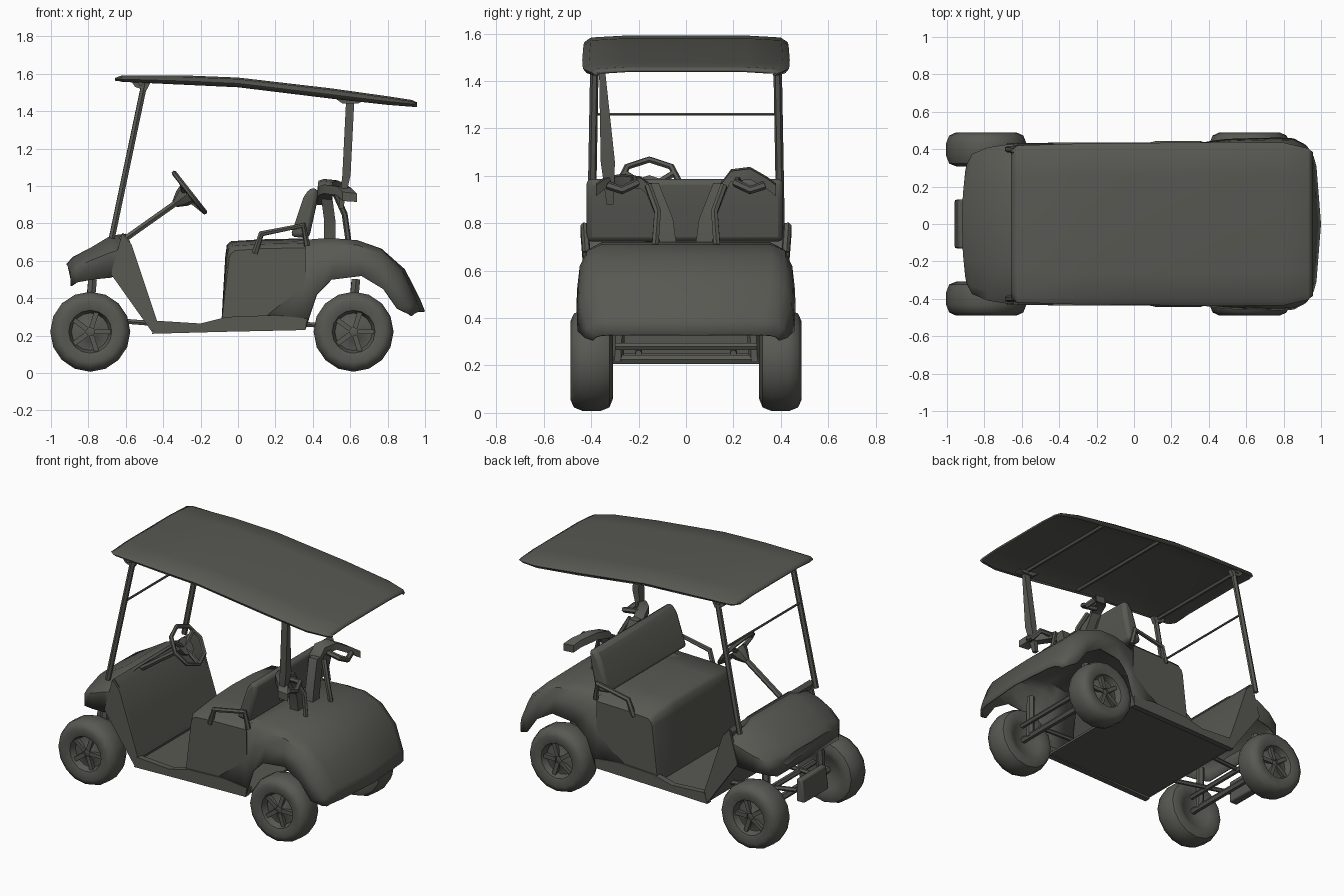
import bpy, bmesh, math
from mathutils import Vector, Matrix

if "Cube" in bpy.data.objects:
    bpy.data.objects.remove(bpy.data.objects["Cube"])

grey = bpy.data.materials.new("dark_olive_grey")
grey.diffuse_color = (0.098, 0.1, 0.086, 1)
grey.use_nodes = True
grey.node_tree.nodes["Principled BSDF"].inputs["Base Color"].default_value = grey.diffuse_color


def finish(name, bm, angle=35, solid=0, bevel=0):
    """Turn a bmesh into a shaded object with optional thickness and rounding."""
    bmesh.ops.recalc_face_normals(bm, faces=bm.faces)
    me = bpy.data.meshes.new(name)
    bm.to_mesh(me)
    bm.free()
    me.materials.append(grey)
    me.shade_smooth()
    me.set_sharp_from_angle(angle=math.radians(angle))
    ob = bpy.data.objects.new(name, me)
    bpy.context.collection.objects.link(ob)
    if solid:
        m = ob.modifiers.new("thickness", 'SOLIDIFY')
        m.thickness, m.offset = solid, -1
    if bevel:
        m = ob.modifiers.new("rounding", 'BEVEL')
        m.width, m.segments = bevel, 2
    return ob


def loft(name, rings, closed=False, cap=(False, False), **kw):
    """Skin between rings that have the same number of points."""
    bm = bmesh.new()
    vs = [[bm.verts.new(p) for p in r] for r in rings]
    n = len(vs[0])
    for a, b in zip(vs, vs[1:]):
        for i in range(n if closed else n - 1):
            j = (i + 1) % n
            bm.faces.new((a[i], a[j], b[j], b[i]))
    for use, ring in zip(cap, (vs[0], vs[-1])):
        if use:
            bm.faces.new(ring)
    return finish(name, bm, **kw)


def slab(name, outline, y0, y1, **kw):
    """Side outline (x, z) extruded across the width."""
    rings = [[(x, y, z) for x, z in outline] for y in (y0, y1)]
    return loft(name, rings, closed=True, cap=(True, True), **kw)


def tube(name, pts, r, cyclic=False):
    """Round bar along a path."""
    cu = bpy.data.curves.new(name, 'CURVE')
    cu.dimensions = '3D'
    cu.bevel_depth, cu.bevel_resolution, cu.use_fill_caps = r, 1, True
    sp = cu.splines.new('POLY')
    sp.points.add(len(pts) - 1)
    for q, p in zip(sp.points, pts):
        q.co = (*p, 1)
    sp.use_cyclic_u = cyclic
    tmp = bpy.data.objects.new(name, cu)
    bm = bmesh.new()
    bm.from_mesh(tmp.to_mesh())
    tmp.to_mesh_clear()
    bpy.data.objects.remove(tmp)
    bpy.data.curves.remove(cu)
    return finish(name, bm, angle=50)


def arch(x, w, zb, zt, crown=0.03, bulge=0.0):
    """Cross-section of a hood: sides, shoulders and crowned top."""
    half = [(w, zb, 0), (w, zb + (zt - zb) * 0.6, 0), (w * 0.88, zt - crown, bulge * 0.3),
            (w * 0.5, zt, bulge * 0.8)]
    return ([(x + b, -y, z) for y, z, b in half] + [(x + bulge, 0, zt)]
            + [(x + b, y, z) for y, z, b in reversed(half)])


# Wheels: lathed tyre with dished rim, plus five spokes
TYRE = [(0.04, 0.05), (0.05, 0.04), (0.10, 0.035), (0.115, 0.075), (0.165, 0.09), (0.198, 0.075),
        (0.214, 0.035), (0.214, -0.035), (0.198, -0.075), (0.16, -0.09), (0.11, -0.07), (0.04, -0.04)]
for where, cx in (("front", -0.79), ("rear", 0.618)):
    for side, s in (("left", -1), ("right", 1)):
        c = Vector((cx, s * 0.398, 0.221))
        rings = []
        for i in range(17):
            a = math.tau * i / 16
            rings.append([c + Vector((r * math.cos(a), s * y, r * math.sin(a))) for r, y in TYRE])
        wheel = loft(f"{where}_{side}_wheel", rings, angle=45)
        bm = bmesh.new()
        bm.from_mesh(wheel.data)
        bmesh.ops.remove_doubles(bm, verts=bm.verts, dist=1e-4)
        bmesh.ops.holes_fill(bm, edges=[e for e in bm.edges if e.is_boundary], sides=0)
        bm.to_mesh(wheel.data)
        bm.free()
        bm = bmesh.new()
        for i in range(5):
            rot = Matrix.Translation(c + Vector((0, s * 0.045, 0))) @ Matrix.Rotation(math.tau * i / 5, 4, 'Y')
            bmesh.ops.create_cube(bm, size=1, matrix=rot @ Matrix.Translation((0.065, 0, 0))
                                  @ Matrix.Diagonal((0.09, 0.03, 0.026, 1)))
        finish(f"{where}_{side}_spokes", bm)
        # Suspension strut above each wheel
        tube(f"{where}_{side}_strut", [(cx, s * 0.29, 0.22), (cx + 0.005, s * 0.28, 0.42),
                                       (cx + 0.012, s * 0.27, 0.50)], 0.026)
    tube(f"{where}_axle", [(cx, -0.36, 0.225), (cx, 0.36, 0.225)], 0.022)
    tube(f"{where}_spring_bar", [(cx + 0.06, -0.3, 0.28), (cx + 0.06, 0.3, 0.28)], 0.018)

# Chassis
for side, s in (("left", -1), ("right", 1)):
    tube(f"{side}_front_rail", [(-0.9, s * 0.12, 0.3), (-0.45, s * 0.2, 0.265)], 0.015)
    tube(f"{side}_rear_rail", [(0.35, s * 0.2, 0.26), (0.62, s * 0.2, 0.25)], 0.015)
slab("front_bumper", [(-0.96, 0.23), (-0.94, 0.38), (-0.90, 0.38), (-0.90, 0.23)], -0.13, 0.13, bevel=0.01)
slab("floor", [(-0.46, 0.225), (0.36, 0.235), (0.36, 0.25), (-0.45, 0.245)], -0.41, 0.41)
for side, s in (("left", -1), ("right", 1)):
    slab(f"{side}_sill", [(-0.46, 0.21), (-0.1, 0.22), (0.36, 0.23), (0.38, 0.29), (0.2, 0.31),
                          (-0.06, 0.30), (-0.2, 0.265), (-0.44, 0.28)], s * 0.395, s * 0.435)

# Front cowl and leg shield
loft("front_cowl", [arch(-0.895, 0.32, 0.465, 0.58, 0.03, -0.025), arch(-0.865, 0.375, 0.485, 0.62, 0.035, -0.02),
                    arch(-0.78, 0.41, 0.50, 0.675, 0.045), arch(-0.68, 0.425, 0.51, 0.735, 0.05),
                    arch(-0.60, 0.43, 0.55, 0.745, 0.04)],
     cap=(True, False), solid=0.008, angle=40)
slab("leg_shield", [(-0.635, 0.725), (-0.615, 0.75), (-0.58, 0.71), (-0.50, 0.48), (-0.43, 0.27),
                    (-0.46, 0.22), (-0.48, 0.28), (-0.545, 0.48)], -0.42, 0.42)
for side, s in (("left", -1), ("right", 1)):
    slab(f"{side}_shield_flange", [(-0.68, 0.53), (-0.62, 0.745), (-0.57, 0.69), (-0.43, 0.27),
                                   (-0.46, 0.22)], s * 0.415, s * 0.432)

# Seat box: crowned open-bottomed shell, with the backrest above
rings = []
for y, drop, inset in ((-0.425, 0.03, 0.012), (-0.40, 0.005, 0), (-0.2, -0.015, -0.005), (0, -0.02, -0.008),
                       (0.2, -0.015, -0.005), (0.40, 0.005, 0), (0.425, 0.03, 0.012)):
    rings.append([(x + inset * k, y, z - drop * t) for x, z, k, t in
                  ((-0.09, 0.25, 0, 0), (-0.06, 0.62, 1, 0.3), (-0.052, 0.665, 1, 1), (-0.03, 0.685, 1, 1),
                   (0.12, 0.695, 0, 1), (0.36, 0.70, 0, 1))])
seat = loft("seat_box", rings, angle=40)
for name, s in (("left_seat_side", -1), ("right_seat_side", 1)):
    outline = [(-0.09, 0.25), (-0.048, 0.61), (-0.04, 0.635), (-0.018, 0.655), (0.12, 0.665), (0.36, 0.67),
               (0.36, 0.25)]
    slab(name, outline, s * 0.419, s * 0.425)
slab("backrest", [(0.28, 0.73), (0.35, 0.94), (0.385, 0.99), (0.43, 0.985), (0.42, 0.9), (0.38, 0.72)],
     -0.42, 0.41, bevel=0.03)
for side, s in (("left", -1), ("right", 1)):
    tube(f"{side}_armrest", [(0.09, s * 0.42, 0.64), (0.125, s * 0.428, 0.745), (0.35, s * 0.428, 0.79),
                             (0.37, s * 0.42, 0.68)], 0.017)

# Rear body: skinned over top line and wheel-arch line
STATIONS = [((0.16, 0.68), (0.16, 0.25), 0.428), ((0.34, 0.71), (0.36, 0.235), 0.435),
            ((0.42, 0.718), (0.42, 0.42), 0.445), ((0.52, 0.72), (0.50, 0.50), 0.455),
            ((0.64, 0.71), (0.66, 0.52), 0.46), ((0.76, 0.665), (0.78, 0.45), 0.462),
            ((0.87, 0.555), (0.86, 0.345), 0.458), ((0.94, 0.40), (0.925, 0.315), 0.425),
            ((0.965, 0.33), (0.94, 0.305), 0.395)]
rings = []
for (tx, tz), (bx, bz), w in STATIONS:
    bow = 0.035 * max(0, (tx - 0.7) / 0.265)
    half = []
    for t, k, b in ((0, 1, -0.3), (0.52, 0.975, -0.2), (0.86, 0.91, 0), (1, 0.78, 0.3)):
        half.append((bx + (tx - bx) * t + b * bow, w * k, bz + (tz - bz) * t))
    rings.append([(x, -y, z) for x, y, z in half] + [(tx + bow, 0, tz)]
                 + [(x, y, z) for x, y, z in reversed(half)])
loft("rear_body", rings, solid=0.01, angle=40)

# Roof shell
ROOF = [(-0.658, 0.395, 1.578, 0.012), (-0.62, 0.42, 1.592, 0.035), (-0.3, 0.43, 1.592, 0.05),
        (0.0, 0.433, 1.58, 0.052), (0.5, 0.438, 1.522, 0.055), (0.8, 0.435, 1.48, 0.046),
        (0.93, 0.405, 1.46, 0.036), (0.956, 0.385, 1.448, 0.026)]
rings = []
for x, w, z, d in ROOF:
    half = [(w - 0.015, z - d), (w, z - d * 0.6), (w - 0.03, z - 0.008), (w * 0.6, z)]
    rings.append([(x, -y, h) for y, h in half] + [(x, y, h) for y, h in reversed(half)])
loft("roof", rings, solid=0.01, angle=40)
for i, (x, z) in enumerate(((-0.52, 1.55), (0.12, 1.535), (0.60, 1.468))):
    tube(f"roof_crossbar_{i + 1}", [(x, -0.41, z), (x, 0.41, z)], 0.014)

# Roof supports
for side, s in (("left", -1), ("right", 1)):
    tube(f"{side}_front_post", [(-0.675, s * 0.40, 0.72), (-0.50, s * 0.385, 1.55)], 0.018)
    slab(f"{side}_post_bracket", [(-0.57, 1.56), (-0.55, 1.53), (-0.49, 1.51), (-0.47, 1.55)],
         s * 0.37, s * 0.40)
tube("windscreen_bar", [(-0.565, -0.39, 1.26), (-0.565, 0.39, 1.26)], 0.007)
loft("rear_post", [[(x - a, y - b, z), (x + a, y - b, z), (x + a, y + b, z), (x - a, y + b, z)]
                   for x, y, z, a, b in ((0.55, -0.32, 0.88, 0.012, 0.015), (0.58, -0.33, 1.06, 0.022, 0.03),
                                         (0.60, -0.355, 1.46, 0.022, 0.012))],
     closed=True, cap=(True, True))
slab("rear_post_bracket", [(0.51, 1.475), (0.56, 1.44), (0.64, 1.44), (0.67, 1.455)], -0.38, -0.33)

# Steering wheel and column, built around the tilted wheel axis
hub = Vector((-0.26, -0.155, 0.965))
axis = Vector((0.23, 0, 0.18)).normalized()
up = Vector((-0.18, 0, 0.23)).normalized()
across = Vector((0, 1, 0))


def on_wheel(a, r, back=0.0):
    return hub + r * (math.cos(a) * up + math.sin(a) * across) - axis * back


tube("steering_wheel", [on_wheel(math.tau * i / 8, 0.132) for i in range(8)], 0.014, cyclic=True)
for i in range(3):
    tube(f"steering_spoke_{i + 1}", [on_wheel(math.pi + math.tau * i / 3, 0.125), hub - axis * 0.03], 0.015)
loft("steering_hub", [[on_wheel(math.tau * i / 8, r, b) for i in range(8)]
                      for r, b in ((0.06, 0.015), (0.05, 0.05), (0.02, 0.1))],
     closed=True, cap=(True, True))
tube("steering_column", [hub - axis * 0.08, (-0.60, -0.155, 0.72)], 0.018)


# Bag rack behind the seat: wide V bands, struts, padded straps and hooks
def band(name, path, s, dx, dy):
    loft(name, [[(x - dx, s * (y - dy), z), (x + dx, s * (y - dy), z), (x + dx, s * (y + dy), z),
                 (x - dx, s * (y + dy), z)] for x, y, z in path], closed=True, cap=(True, True))


for side, s in (("left", -1), ("right", 1)):
    band(f"{side}_rack_band", [(0.49, 0.075, 0.71), (0.49, 0.09, 0.82), (0.47, 0.15, 0.97)], s, 0.03, 0.035)
    tube(f"{side}_rack_strut", [(0.59, s * 0.13, 0.71), (0.57, s * 0.12, 0.85), (0.52, s * 0.16, 0.96)], 0.016)
    lift = 0.02 if s > 0 else -0.01
    loft(f"{side}_bag_strap", [[(x, s * y, z - 0.03), (x + 0.075, s * y, z - 0.035),
                                (x + 0.075, s * y, z + 0.01), (x, s * y, z + 0.018)]
                               for x, y, z in ((0.42, 0.13, 0.93), (0.43, 0.19, 0.99 + lift),
                                               (0.46, 0.27, 1.0 + lift), (0.53, 0.34, 0.98), (0.56, 0.38, 0.95))],
         closed=True, cap=(True, True), angle=50)
    tube(f"{side}_strap_hook", [(0.50, s * 0.22, 0.98), (0.60, s * 0.21, 0.97), (0.615, s * 0.27, 0.94),
                                (0.60, s * 0.33, 0.96)], 0.018)
